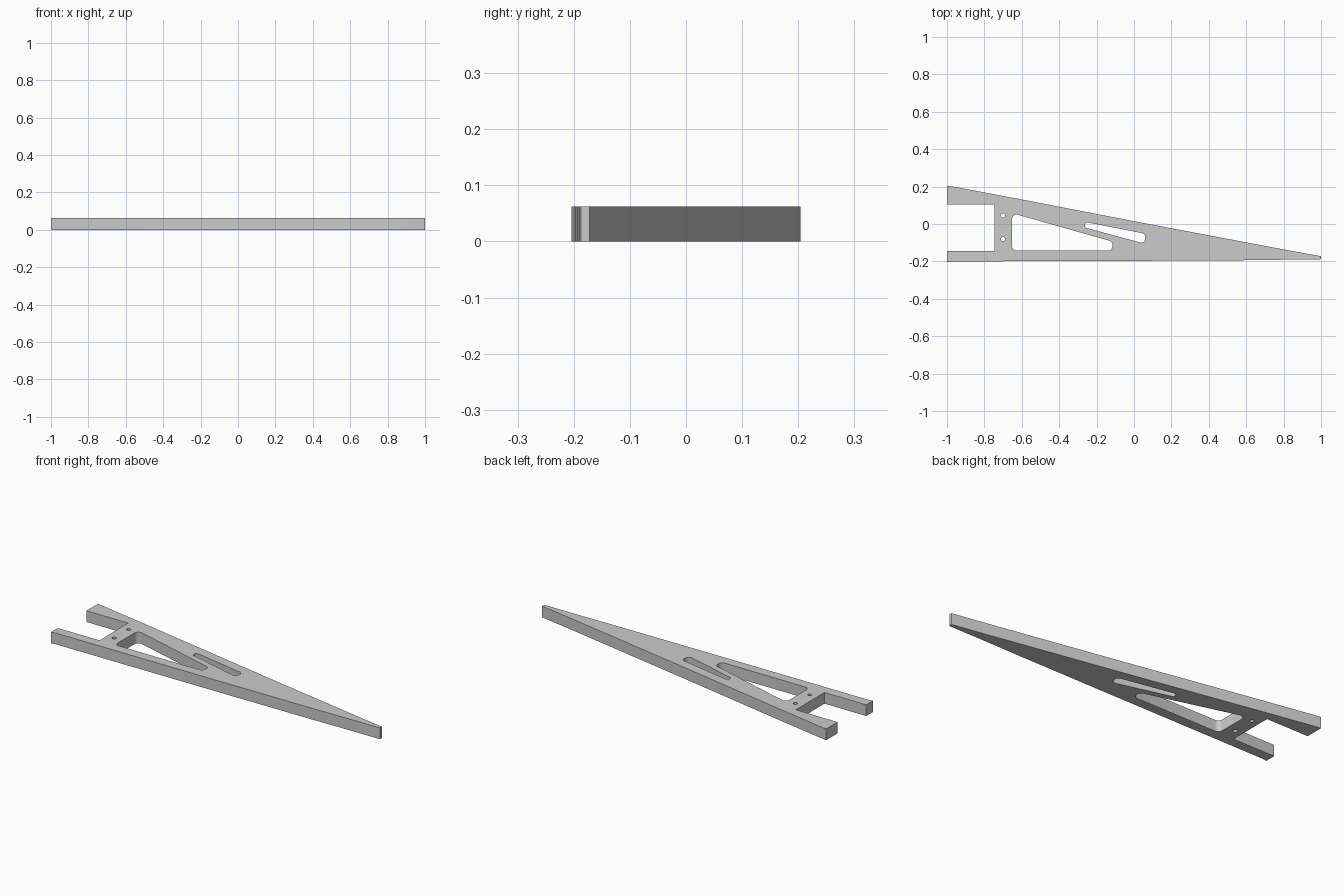
import bpy
import bmesh
import math
from mathutils import Vector

THICKNESS = 0.062

if "Cube" in bpy.data.objects:
    bpy.data.objects.remove(bpy.data.objects["Cube"], do_unlink=True)

grey = bpy.data.materials.new("plain grey")
grey.use_nodes = True
grey.diffuse_color = (0.6, 0.6, 0.6, 1)
grey.node_tree.nodes["Principled BSDF"].inputs["Base Color"].default_value = (0.6, 0.6, 0.6, 1)


def rounded(corners, steps=6):
    """Polygon from (x, y, radius) corners, each replaced by a tangent arc."""
    points = []
    for i, (x, y, radius) in enumerate(corners):
        here = Vector((x, y))
        a = (Vector(corners[i - 1][:2]) - here).normalized()
        b = (Vector(corners[(i + 1) % len(corners)][:2]) - here).normalized()
        half = a.angle(b) / 2
        centre = here + (a + b).normalized() * radius / math.sin(half)
        start = here + a * radius / math.tan(half) - centre
        end = here + b * radius / math.tan(half) - centre
        sweep = start.angle_signed(end)
        for k in range(steps + 1):
            t = -sweep * k / steps
            points.append((centre.x + start.x * math.cos(t) - start.y * math.sin(t),
                           centre.y + start.x * math.sin(t) + start.y * math.cos(t)))
    return points


def circle(x, y, radius, sides=20):
    return [(x + radius * math.cos(math.tau * k / sides),
             y + radius * math.sin(math.tau * k / sides)) for k in range(sides)]


# Outer outline: fork at the wide end, tapering to a narrow blunt tip
outline = [(-1, 0.204), (-1, 0.105), (-0.745, 0.105), (-0.745, -0.145),
           (-1, -0.145), (-1, -0.204), (-0.97, -0.2), (0, -0.197),
           (0.57, -0.194), (0.8, -0.191), (0.99, -0.19), (1, -0.187),
           (1, -0.172), (0.8, -0.136), (0, 0.015), (-0.6, 0.131), (-0.96, 0.199)]

# Openings: large window, slim slot and two bolt holes
window = rounded([(-0.652, 0.058, 0.024), (-0.652, -0.143, 0.024),
                  (-0.115, -0.143, 0.024), (-0.115, -0.094, 0.022)])
slot = rounded([(-0.262, 0.011, 0.012), (-0.262, -0.019, 0.012),
                (0.06, -0.106, 0.02), (0.06, -0.052, 0.02)])
holes = [circle(-0.7, y, 0.011) for y in (0.045, -0.08)]

# Filled and extruded profile
profile = bpy.data.curves.new("plate_profile", "CURVE")
profile.dimensions = "2D"
profile.fill_mode = "BOTH"
profile.extrude = THICKNESS / 2
for loop in [outline, window, slot] + holes:
    spline = profile.splines.new("POLY")
    spline.points.add(len(loop) - 1)
    for point, (x, y) in zip(spline.points, loop):
        point.co = (x, y, 0, 1)
    spline.use_cyclic_u = True
profile.materials.append(grey)

plate = bpy.data.objects.new("tapered_plate", profile)
bpy.context.collection.objects.link(plate)
bpy.ops.object.select_all(action="DESELECT")
plate.select_set(True)
bpy.context.view_layer.objects.active = plate
bpy.ops.object.convert(target="MESH")
plate = bpy.context.object

# Weld the faces to the walls and stand the plate on the ground
bm = bmesh.new()
bm.from_mesh(plate.data)
bmesh.ops.remove_doubles(bm, verts=bm.verts, dist=0.0001)
bmesh.ops.translate(bm, verts=bm.verts, vec=(0, 0, THICKNESS / 2))
bmesh.ops.recalc_face_normals(bm, faces=bm.faces)
bm.to_mesh(plate.data)
bm.free()
bpy.ops.object.shade_smooth_by_angle(angle=math.radians(30))
